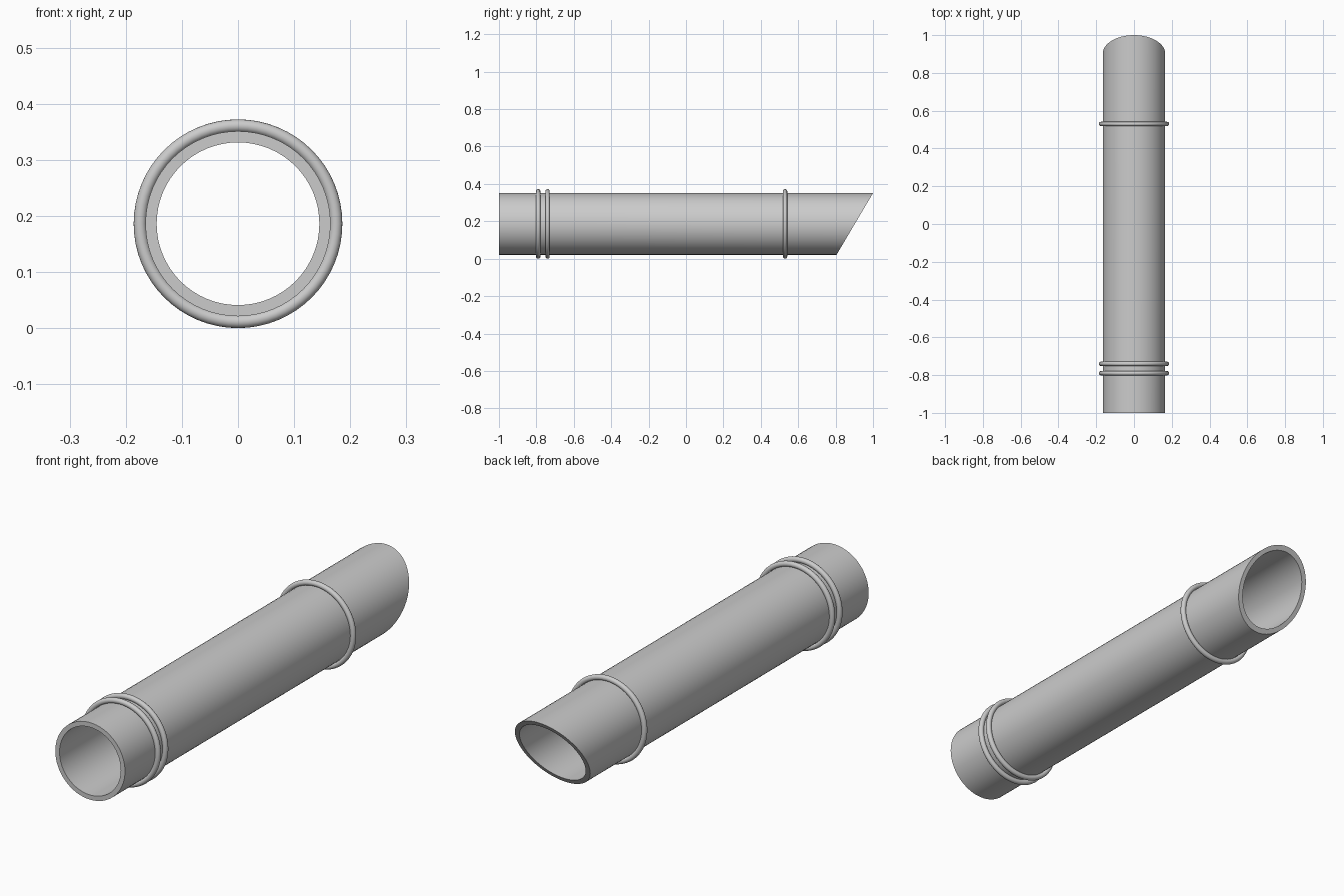
import bpy, bmesh, math

if "Cube" in bpy.data.objects:
    bpy.data.objects.remove(bpy.data.objects["Cube"])

SEG = 64
CZ = 0.186            # axis height
R_OUT, R_IN = 0.165, 0.145
Y_FRONT, Y_TOP, Y_BOTTOM = -1.0, 1.0, 0.805


def smooth(obj):
    bpy.ops.object.select_all(action='DESELECT')
    obj.select_set(True)
    bpy.context.view_layer.objects.active = obj
    bpy.ops.object.shade_smooth_by_angle(angle=math.radians(35))


def cut_y(z):
    # slanted plane of the back end
    t = (z + R_OUT) / (2 * R_OUT)
    return Y_BOTTOM + (Y_TOP - Y_BOTTOM) * t


# hollow tube with a square front end and a slanted back end
bm = bmesh.new()


def loop(radius, slanted):
    verts = []
    for i in range(SEG):
        a = 2 * math.pi * i / SEG
        x, z = radius * math.cos(a), radius * math.sin(a)
        verts.append(bm.verts.new((x, cut_y(z) if slanted else Y_FRONT, z)))
    return verts


loops = [loop(R_OUT, False), loop(R_OUT, True), loop(R_IN, True), loop(R_IN, False)]
for k in range(4):
    a, b = loops[k], loops[(k + 1) % 4]
    for i in range(SEG):
        j = (i + 1) % SEG
        bm.faces.new((a[i], a[j], b[j], b[i]))
bmesh.ops.recalc_face_normals(bm, faces=bm.faces)
mesh = bpy.data.meshes.new("tube")
bm.to_mesh(mesh)
bm.free()
tube = bpy.data.objects.new("tube", mesh)
tube.location.z = CZ
bpy.context.collection.objects.link(tube)
smooth(tube)

# raised bands around the tube
for name, y in (("front_band", -0.79), ("second_band", -0.74), ("back_band", 0.53)):
    bpy.ops.mesh.primitive_torus_add(
        location=(0, y, CZ), rotation=(math.pi / 2, 0, 0),
        major_radius=0.1745, minor_radius=0.0115,
        major_segments=SEG, minor_segments=16)
    band = bpy.context.object
    band.name = name
    smooth(band)
